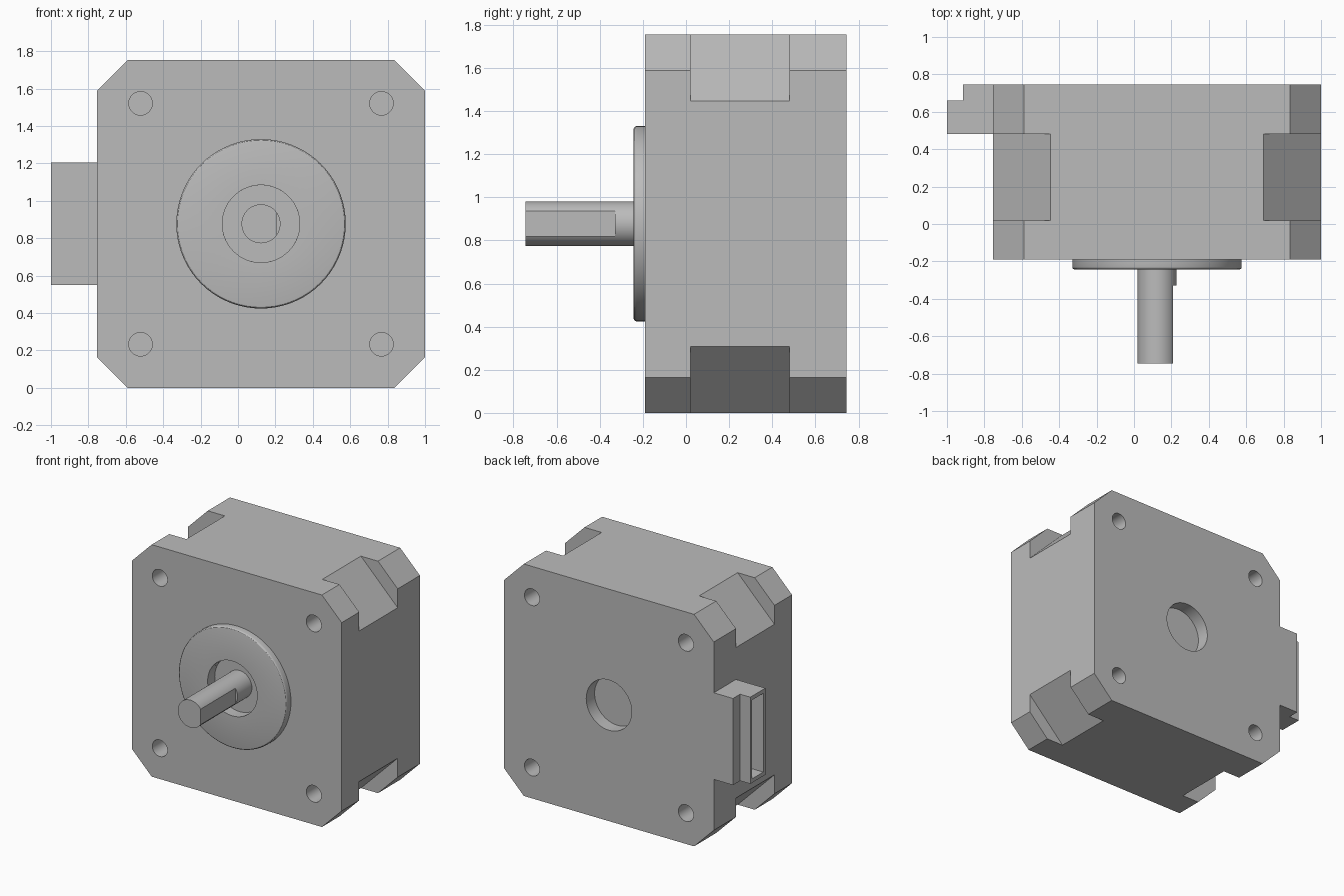
import bpy, bmesh, math
from mathutils import Matrix, Vector

if "Cube" in bpy.data.objects:
    bpy.data.objects.remove(bpy.data.objects["Cube"], do_unlink=True)

CX, CZ, HALF = 0.123, 0.877, 0.877   # motor axis and half width of the body
FRONT, BACK = -0.19, 0.745

metal = bpy.data.materials.new("grey_metal")
metal.use_nodes = True
GREY = (0.5, 0.5, 0.5, 1)
metal.diffuse_color = GREY
metal.node_tree.nodes["Principled BSDF"].inputs["Base Color"].default_value = GREY


def finish(name, bm):
    bmesh.ops.recalc_face_normals(bm, faces=bm.faces)
    mesh = bpy.data.meshes.new(name)
    bm.to_mesh(mesh)
    bm.free()
    mesh.materials.append(metal)
    ob = bpy.data.objects.new(name, mesh)
    bpy.context.collection.objects.link(ob)
    return ob


def prism(name, outline, axis, start, end):
    """Extrude a 2D outline along y (x, z points) or z (x, y points)."""
    bm = bmesh.new()
    place = (lambda a, b: (a, start, b)) if axis == "y" else (lambda a, b: (a, b, start))
    face = bm.faces.new([bm.verts.new(place(a, b)) for a, b in outline])
    moved = bmesh.ops.extrude_face_region(bm, geom=[face])["geom"]
    step = Vector((0, end - start, 0) if axis == "y" else (0, 0, end - start))
    bmesh.ops.translate(bm, vec=step, verts=[g for g in moved if isinstance(g, bmesh.types.BMVert)])
    return finish(name, bm)


def octagon(cut):
    inner = HALF - cut
    pts = [(HALF, -inner), (HALF, inner), (inner, HALF), (-inner, HALF)]
    pts += [(-a, -b) for a, b in pts]
    return [(CX + a, CZ + b) for a, b in pts]


def circle(x, z, r, n=64):
    return [(x + r * math.cos(math.tau * i / n), z + r * math.sin(math.tau * i / n)) for i in range(n)]


def box(name, x, y, z):
    return prism(name, [(x[0], y[0]), (x[1], y[0]), (x[1], y[1]), (x[0], y[1])], "z", *z)


def activate(ob):
    bpy.ops.object.select_all(action="DESELECT")
    ob.select_set(True)
    bpy.context.view_layer.objects.active = ob


def cut(ob, cutters):
    for cutter in cutters:
        mod = ob.modifiers.new("cut", "BOOLEAN")
        mod.operation, mod.solver, mod.object = "DIFFERENCE", "EXACT", cutter
        activate(ob)
        bpy.ops.object.modifier_apply(modifier=mod.name)
        bpy.data.objects.remove(cutter, do_unlink=True)


def smooth(ob):
    activate(ob)
    bpy.ops.object.shade_smooth_by_angle(angle=math.radians(30))


def corner_holes(start, end):
    return [prism("hole_cutter", circle(CX + sx * 0.644, CZ + sz * 0.644, 0.063, 32), "y", start, end)
            for sx in (-1, 1) for sz in (-1, 1)]


# Body: two end plates around a stator with deeper corner cuts
front_plate = prism("front_plate", octagon(0.165), "y", FRONT, 0.02)
stator = prism("stator", octagon(0.308), "y", 0.02, 0.48)
rear_plate = prism("rear_plate", octagon(0.165), "y", 0.48, BACK)

# Screw holes and round pockets on the axis
FLOOR = -0.158
cut(front_plate, corner_holes(FRONT - 0.1, -0.02)
    + [prism("recess_cutter", circle(CX, CZ, 0.207), "y", FRONT - 0.1, FLOOR)])
cut(rear_plate, corner_holes(0.575, BACK + 0.1)
    + [prism("pocket_cutter", circle(CX, CZ, 0.19), "y", 0.645, BACK + 0.1)])
smooth(front_plate)
smooth(rear_plate)

# Pilot ring with a rounded front edge
bm = bmesh.new()
R, TOP, ROUND = 0.453, -0.243, 0.014
profile = [(0.207, FRONT), (R, FRONT)]
for i in range(4):
    a = math.radians(30 * i)
    profile.append((R - ROUND + ROUND * math.cos(a), TOP + ROUND - ROUND * math.sin(a)))
profile.append((0.207, TOP))
verts = [bm.verts.new((CX + r, y, CZ)) for r, y in profile]
edges = [bm.edges.new((verts[i], verts[(i + 1) % len(verts)])) for i in range(len(verts))]
bmesh.ops.spin(bm, geom=verts + edges, cent=(CX, 0, CZ), axis=(0, 1, 0), angle=math.tau,
               steps=72, use_merge=True)
bmesh.ops.remove_doubles(bm, verts=bm.verts, dist=0.0001)
smooth(finish("pilot_ring", bm))

# Shaft with a flat on its left side
shaft = prism("shaft", circle(CX, CZ, 0.104), "y", -0.745, FLOOR)
cut(shaft, [box("flat_cutter", (CX + 0.086, CX + 0.3), (-0.9, -0.33), (CZ - 0.2, CZ + 0.2))])
smooth(shaft)

# Stepped cable socket, open to the side
SIDE = CX - HALF
socket = prism("cable_socket", [(SIDE, 0.48), (-1, 0.48), (-1, 0.66), (-0.915, 0.66),
                                (-0.915, BACK), (SIDE, BACK)], "z", 0.55, 1.205)
cut(socket, [box("socket_cutter", (-1.1, -0.79), (0.505, 0.638), (0.58, 1.175))])
